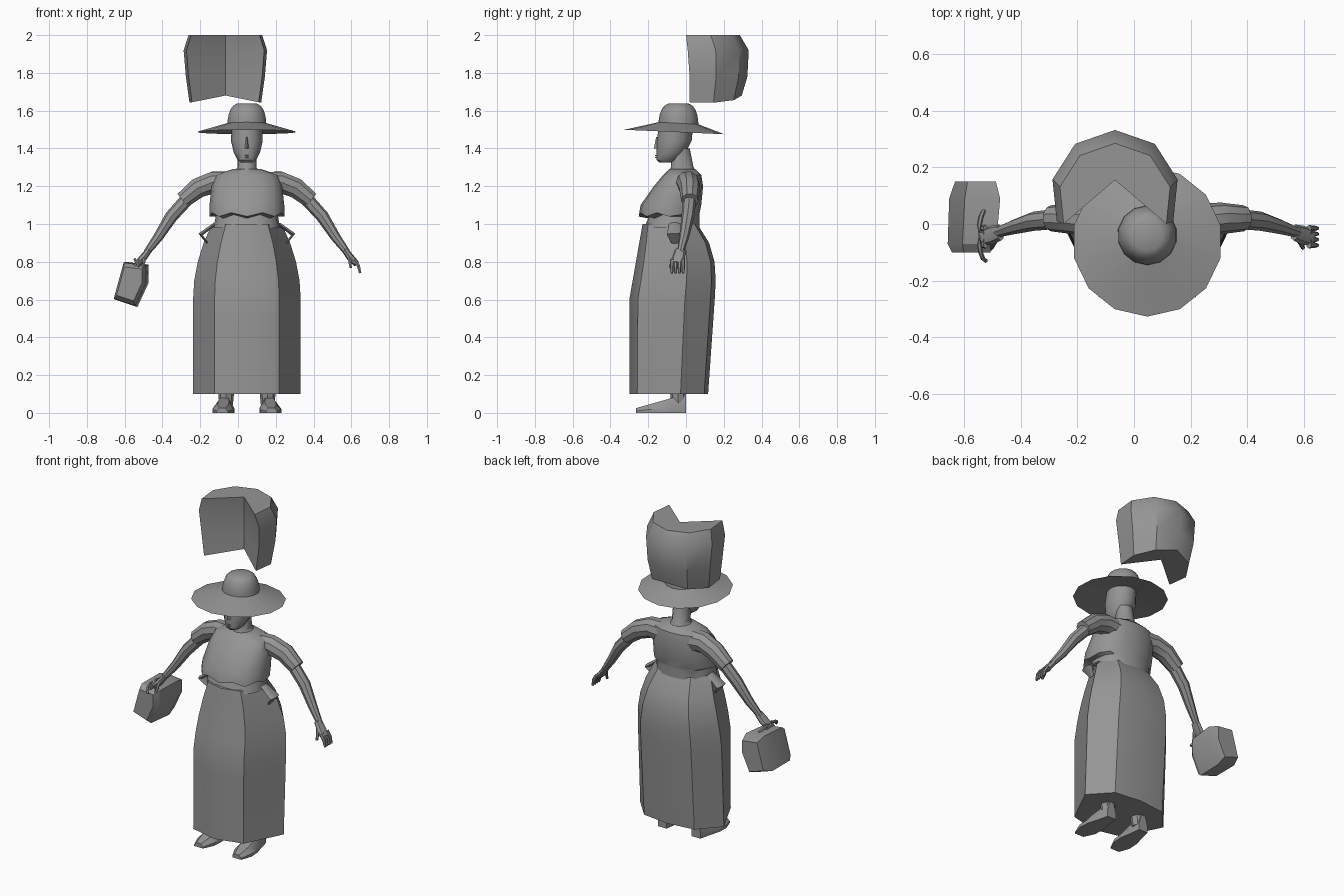
import bpy
import bmesh
from math import sin, cos, pi, radians, sqrt
from mathutils import Vector

cube = bpy.data.objects.get("Cube")
if cube:
    bpy.data.objects.remove(cube)

CENTRE = 0.047  # centre line of the figure
GREY = (0.3, 0.3, 0.3, 1)

clay = bpy.data.materials.new("clay_grey")
clay.use_nodes = True
clay.diffuse_color = GREY
clay.node_tree.nodes["Principled BSDF"].inputs["Base Color"].default_value = GREY


def loft(name, rings, caps=True, angle=35):
    """Skin a closed surface over matching rings of points."""
    bm = bmesh.new()
    loops = [[bm.verts.new(point) for point in ring] for ring in rings]
    count = len(loops[0])
    for low, high in zip(loops, loops[1:]):
        for i in range(count):
            j = (i + 1) % count
            bm.faces.new((low[i], low[j], high[j], high[i]))
    if caps:
        bm.faces.new(loops[0])
        bm.faces.new(loops[-1])
    bmesh.ops.recalc_face_normals(bm, faces=bm.faces)
    mesh = bpy.data.meshes.new(name)
    bm.to_mesh(mesh)
    bm.free()
    mesh.materials.append(clay)
    obj = bpy.data.objects.new(name, mesh)
    bpy.context.collection.objects.link(obj)
    bpy.ops.object.select_all(action="DESELECT")
    obj.select_set(True)
    bpy.context.view_layer.objects.active = obj
    bpy.ops.object.shade_smooth_by_angle(angle=radians(angle))


def circle(count):
    """Unit directions, starting at the front."""
    turns = [2 * pi * i / count for i in range(count)]
    return [Vector((sin(a), -cos(a))) for a in turns]


def section(shape, z, width, front, back):
    """Fit a unit shape between a front and a back limit."""
    middle, depth = (front + back) / 2, (back - front) / 2
    return [Vector((CENTRE + p[0] * width, middle + p[1] * depth, z)) for p in shape]


def stack(name, shape, rows, angle=35):
    loft(name, [section(shape, *row) for row in rows], angle=angle)


def tube(name, side, path, sides=8, squash=1.0):
    """Tapered limb along (offset, y, z, radius) points."""
    points = [Vector((CENTRE + side * x, y, z)) for x, y, z, radius in path]
    rings = []
    for i, point in enumerate(points):
        before, after = points[max(i - 1, 0)], points[min(i + 1, len(points) - 1)]
        along = (after - before).normalized()
        across = along.cross(Vector((0, 1, 0))).normalized()
        depth = along.cross(across) * squash
        radius = path[i][-1]
        rings.append([point + (across * d.x + depth * d.y) * radius for d in circle(sides)])
    loft(name, rings)


# Long panelled skirt, full at the hips and drawn in at the waist
half = [(0, -1), (0.6, -0.8), (1, 0.3), (0.6, 0.9), (0, 1)]
panels = half + [(-x, y) for x, y in reversed(half[1:-1])]
skirt = []
for i in range(10):
    z = 0.1 + i / 10
    pull = max(0, (z - 0.6) / 0.4)
    width = 0.285 - 0.1 * pull ** 2
    front = -0.3 + 0.07 * pull
    back = 0.11 + 0.07 * z - 0.12 * pull ** 3
    skirt.append((z, width, front, back))
stack("skirt", panels, skirt)

# Blouse: a rounded box section with a ragged hem hanging over the waist
rounded = [(d.x * 1.1 / sqrt(1 - d.y ** 2 * 0.2), d.y * 1.1 / sqrt(1 + 0.2 * d.y ** 2))
           for d in circle(16)]
blouse = [section(rounded, *row) for row in (
    (0.98, 0.16, -0.22, 0.07), (1.04, 0.15, -0.2, 0.07), (1.05, 0.18, -0.25, 0.07),
    (1.1, 0.18, -0.24, 0.08), (1.2, 0.17, -0.17, 0.09), (1.26, 0.15, -0.12, 0.08),
    (1.29, 0.07, -0.09, 0.05))]
for ring in blouse[1:3]:
    for i, point in enumerate(ring):
        if point.y < -0.08:
            point.z += 0.02 * (i % 2) - 0.01
loft("blouse", blouse)

# Neck, head and face
egg = circle(12)
stack("neck", egg, ((1.26, 0.08, -0.1, 0.07), (1.3, 0.05, -0.08, 0.04), (1.4, 0.05, -0.08, 0.02)))
stack("head", egg, ((1.325, 0.03, -0.14, -0.07), (1.34, 0.05, -0.155, -0.04),
                    (1.38, 0.07, -0.157, 0), (1.44, 0.084, -0.155, 0.03),
                    (1.54, 0.08, -0.14, 0.04)))
wedge = [(0, -1), (1, 1), (-1, 1)]
stack("nose", wedge, ((1.4, 0.02, -0.17, -0.14), (1.46, 0.01, -0.158, -0.14)))
for name, z in (("lower_lip", 1.35), ("upper_lip", 1.36)):
    stack(name, wedge, ((z, 0.03, -0.165, -0.13), (z + 0.006, 0.025, -0.165, -0.13)))


# Wide hat: a thin tilted brim and a domed crown
def disc(radius, y, z, slope=0.0):
    return [Vector((CENTRE + d.x * radius, y + d.y * radius, z - slope * d.y * radius))
            for d in circle(14)]


brim = [(0.08, -0.045, 1.515), (0.265, -0.062, 1.487), (0.1, -0.042, 1.535)]
loft("hat_brim", [disc(*ring, slope=0.045) for ring in brim], caps=False)
dome = [pi / 2 * i / 6 for i in range(6)]
loft("hat_crown", [disc(0.106 * sqrt(cos(a)), -0.04, 1.52 + 0.122 * sin(a)) for a in dome], angle=50)

# Sleeves, arms, hands, legs and shoes
for side, label in ((1, "left_"), (-1, "right_")):
    tube(label + "sleeve", side, [(0.08, 0, 1.21, 0.07), (0.18, 0.01, 1.22, 0.06),
                                  (0.26, 0.02, 1.19, 0.056), (0.34, 0.02, 1.125, 0.046)], sides=10)
    tube(label + "arm", side, [(0.3, 0.02, 1.15, 0.036), (0.4, 0.01, 1.04, 0.034),
                               (0.47, -0.01, 0.93, 0.026), (0.53, -0.03, 0.85, 0.018)])
    tube(label + "palm", side, [(0.52, -0.03, 0.86, 0.017), (0.55, -0.04, 0.82, 0.02),
                                (0.58, -0.05, 0.79, 0.016)], squash=1.7)
    for k in range(4):
        y = -0.075 + k / 50
        tube(label + "finger", side, [(0.57, y, 0.81, 0.011), (0.59, y, 0.78, 0.01),
                                      (0.6, y, 0.74, 0.007)], sides=6)
    tube(label + "thumb", side, [(0.54, -0.06, 0.83, 0.011), (0.55, -0.085, 0.77, 0.007)], sides=6)
    tube(label + "leg", side, [(0.11, -0.05, 0.3, 0.06), (0.11, -0.04, 0.04, 0.036)])
    tube(label + "hip_fold", side, [(0.17, -0.06, 1, 0.01), (0.245, -0.06, 0.945, 0.014),
                                    (0.21, -0.06, 0.9, 0.006)], sides=6, squash=3)

    # Shoe: low at the toe, widest at the ball of the foot
    shoe = []
    for step in range(5):
        t = step / 4
        middle = CENTRE + side * (0.115 + 0.015 * t)
        width = 0.03 + 0.03 * sin(pi * t ** 1.5)
        height = 0.1 - 0.075 * t
        outline = [(-1, 0), (1, 0), (1, 0.4), (0.5, 1), (-0.5, 1), (-1, 0.4)]
        shoe.append([Vector((middle + x * width, -0.265 * t, z * height)) for x, z in outline])
    loft(label + "shoe", shoe)

# Handbag: a slanted block with rounded ends and a loop handle
outline = [(-0.655, 0.6), (-0.535, 0.56), (-0.475, 0.69), (-0.475, 0.785), (-0.6, 0.8)]
heart = Vector((-0.57, 0.69))
bag = []
for y, size in ((-0.1, 0.75), (-0.07, 0.95), (0.09, 1), (0.15, 0.8)):
    corners = [heart.lerp(Vector(corner), size) for corner in outline]
    bag.append([Vector((c.x + 0.06 * (y - 0.05), y, c.y)) for c in corners])
loft("handbag", bag, angle=25)
loop = [pi * i / 8 for i in range(9)]
tube("bag_handle", -1, [(0.57 + 0.025 * sin(a), 0.09 * cos(a) - 0.04, 0.775 + 0.04 * sin(a), 0.008)
                        for a in loop], sides=6)

# Floating hood piece: a faceted arc with a deep notch in its front
hood = []
for z, radius, middle in ((1.64, 0.195, 0.1), (1.78, 0.215, 0.11), (1.92, 0.227, 0.105), (2, 0.2, 0.085)):
    angles = [radians(-25 + 230 * i / 6) for i in range(7)]
    ring = [Vector((radius * cos(a) - 0.067, middle + radius * sin(a), z)) for a in angles]
    ring.append(Vector((-0.067, 0.155, z)))
    hood.append(ring)
for point in hood[0]:
    point.z += 0.04 * (1 - abs(point.x + 0.067) / 0.2)
loft("hood_piece", hood)
